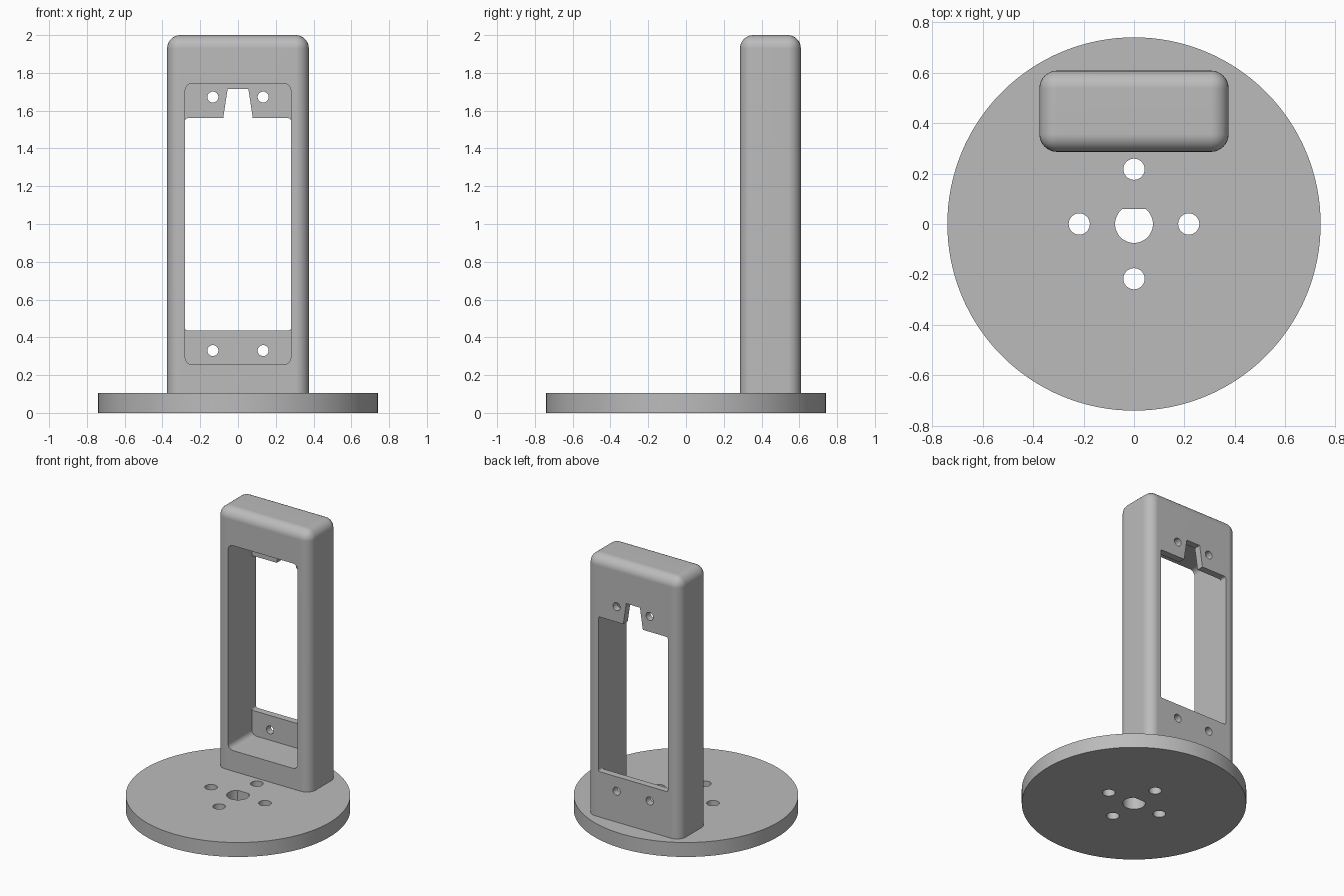
import bpy
import bmesh
from math import cos, sin, pi, radians
from mathutils import Vector

cube = bpy.data.objects.get("Cube")
if cube:
    bpy.data.objects.remove(cube, do_unlink=True)

grey = bpy.data.materials.new("light_grey")
grey.use_nodes = True
colour = (0.5, 0.5, 0.5, 1)
grey.diffuse_color = colour
grey.node_tree.nodes["Principled BSDF"].inputs["Base Color"].default_value = colour

# Main sizes
BASE_R, BASE_H = 0.74, 0.105
HALF_W, FRONT, BACK, TOP = 0.375, 0.286, 0.608, 2.0
ROUND, WALL = 0.07, 0.05


def new_object(name, bm):
    bmesh.ops.recalc_face_normals(bm, faces=bm.faces)
    mesh = bpy.data.meshes.new(name)
    bm.to_mesh(mesh)
    bm.free()
    mesh.materials.append(grey)
    obj = bpy.data.objects.new(name, mesh)
    bpy.context.collection.objects.link(obj)
    return obj


def circle(cx, cy, r, n=32):
    return [(cx + r * cos(2 * pi * i / n), cy + r * sin(2 * pi * i / n)) for i in range(n)]


def rounded_rect(x, z0, z1, r, n=6):
    pts = []
    corners = [(x - r, z1 - r), (r - x, z1 - r), (r - x, z0 + r), (x - r, z0 + r)]
    for k, (cx, cz) in enumerate(corners):
        for i in range(n + 1):
            a = pi / 2 * (k + i / n)
            pts.append((cx + r * cos(a), cz + r * sin(a)))
    return pts


def prism(name, outline, lo, hi, axis="z"):
    """Extrude an outline along z (outline in x, y) or along y (outline in x, z)."""
    bm = bmesh.new()
    place = (lambda p: (p[0], p[1], lo)) if axis == "z" else (lambda p: (p[0], lo, p[1]))
    face = bm.faces.new([bm.verts.new(place(p)) for p in outline])
    result = bmesh.ops.extrude_face_region(bm, geom=[face])
    step = Vector((0, 0, hi - lo)) if axis == "z" else Vector((0, hi - lo, 0))
    moved = [v for v in result["geom"] if isinstance(v, bmesh.types.BMVert)]
    bmesh.ops.translate(bm, verts=moved, vec=step)
    return new_object(name, bm)


def cut(obj, cutters):
    """Subtract the cutters, bake the result and remove the cutters."""
    for c in cutters:
        mod = obj.modifiers.new("cut", "BOOLEAN")
        mod.operation = "DIFFERENCE"
        mod.solver = "EXACT"
        mod.object = c
    bpy.context.view_layer.update()
    graph = bpy.context.evaluated_depsgraph_get()
    mesh = bpy.data.meshes.new_from_object(obj.evaluated_get(graph))
    obj.modifiers.clear()
    obj.data = mesh
    for c in cutters:
        bpy.data.objects.remove(c, do_unlink=True)


def finish(obj):
    bpy.ops.object.select_all(action="DESELECT")
    obj.select_set(True)
    bpy.context.view_layer.objects.active = obj
    bpy.ops.object.shade_smooth_by_angle(angle=radians(30))
    mod = obj.modifiers.new("even_shading", "WEIGHTED_NORMAL")
    mod.keep_sharp = True


# Round base with a D-shaped shaft hole and four screw holes
base = prism("base_disc", circle(0, 0, BASE_R, 128), 0, BASE_H)
shaft = [(x, min(y, 0.06)) for x, y in circle(0, 0, 0.075, 48)]
holes = [prism("shaft_cutter", shaft, -0.1, 0.2)]
for i in range(4):
    a = i * pi / 2
    outline = circle(0.217 * cos(a), 0.217 * sin(a), 0.042)
    holes.append(prism("screw_cutter", outline, -0.1, 0.2))
cut(base, holes)
finish(base)

# Upright housing, rounded on every edge except at the foot
bm = bmesh.new()
bmesh.ops.create_cube(bm, size=1)
foot = BASE_H - 0.005
for v in bm.verts:
    v.co = (v.co.x * 2 * HALF_W,
            (FRONT + BACK) / 2 + v.co.y * (BACK - FRONT),
            (foot + TOP) / 2 + v.co.z * (TOP - foot))
edges = [e for e in bm.edges if max(v.co.z for v in e.verts) > 1]
bmesh.ops.bevel(bm, geom=edges, offset=ROUND, segments=8, profile=0.5, affect="EDGES")
post = new_object("upright_housing", bm)

# Front pocket, window through the thin back wall, cable notch and screw holes
near, far = FRONT - 0.1, BACK + 0.1
notch = [(-0.083, 1.53), (0.083, 1.53), (0.055, 1.715), (-0.055, 1.715)]
cutters = [
    prism("pocket_cutter", rounded_rect(0.28, 0.255, 1.745, 0.04), near, BACK - WALL, "y"),
    prism("window_cutter", rounded_rect(0.28, 0.435, 1.56, 0.014), near, far, "y"),
    prism("notch_cutter", notch, near + 0.2, far, "y"),
]
for x in (-0.133, 0.133):
    for z in (0.33, 1.672):
        cutters.append(prism("mount_cutter", circle(x, z, 0.029), near + 0.2, far, "y"))
cut(post, cutters)
finish(post)
